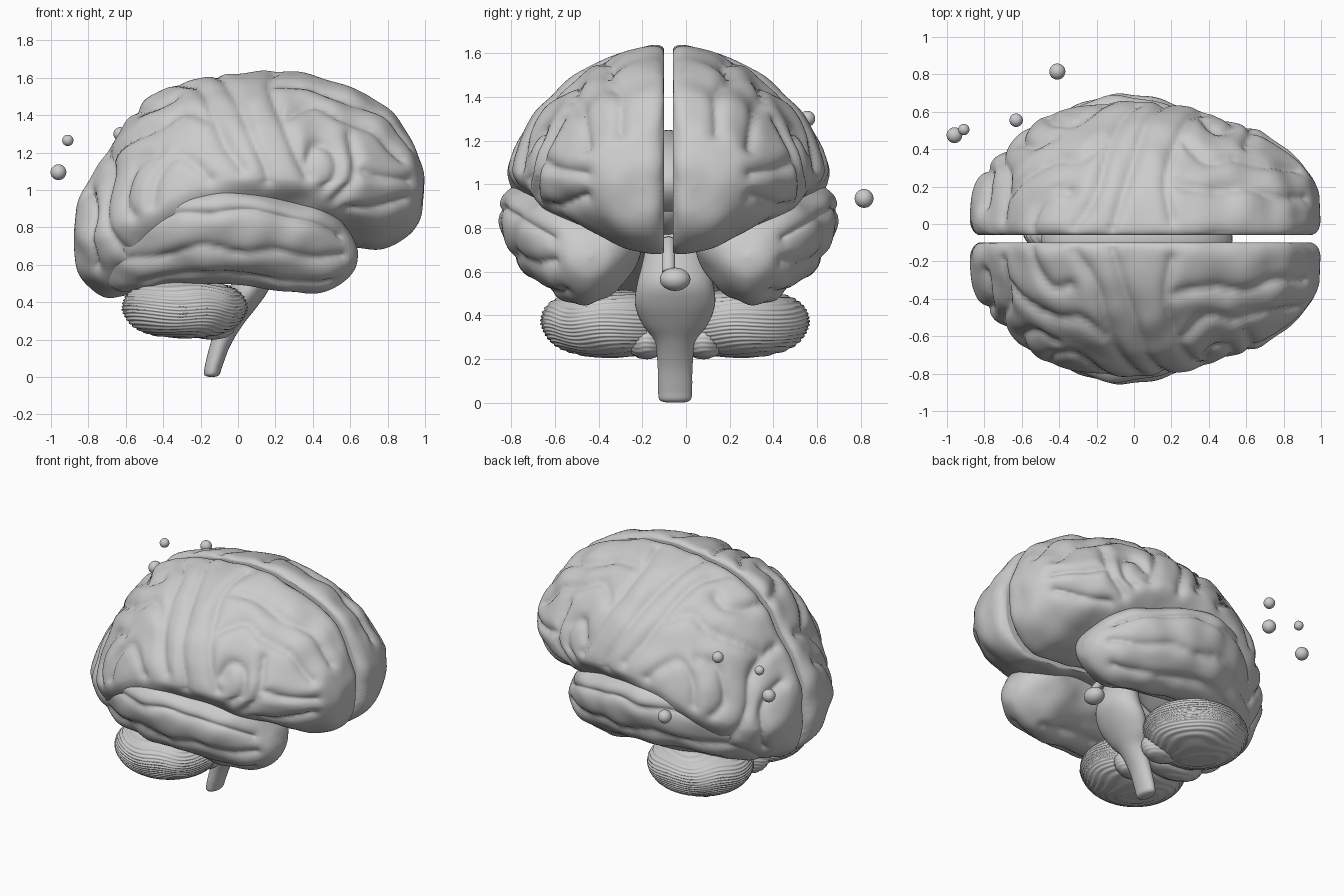
import bpy, bmesh, math
from mathutils import Vector, noise
from mathutils.kdtree import KDTree

if "Cube" in bpy.data.objects:
    bpy.data.objects.remove(bpy.data.objects["Cube"])

MID = -0.08    # plane between the hemispheres
STEM = -0.05   # plane of the brainstem and cerebellum


def smooth(pts, n):
    """Catmull-Rom resampling of a list of tuples, n steps per span."""
    out = []
    for i in range(len(pts) - 1):
        p = [pts[max(0, min(len(pts) - 1, i + k))] for k in (-1, 0, 1, 2)]
        for j in range(n):
            t = j / n
            out.append(tuple(0.5 * (2 * b + (c - a) * t + (2 * a - 5 * b + 4 * c - d) * t * t
                                    + (3 * b - a - 3 * c + d) * t ** 3)
                             for a, b, c, d in zip(*p)))
    return out + [tuple(pts[-1])]


def finish(name, bm):
    bmesh.ops.recalc_face_normals(bm, faces=bm.faces)
    me = bpy.data.meshes.new(name)
    bm.to_mesh(me)
    bm.free()
    for p in me.polygons:
        p.use_smooth = True
    ob = bpy.data.objects.new(name, me)
    bpy.context.collection.objects.link(ob)
    return ob


def loft(rings):
    bm = bmesh.new()
    vs = [[bm.verts.new(p) for p in r] for r in rings]
    n = len(vs[0])
    for a, b in zip(vs, vs[1:]):
        for i in range(n):
            bm.faces.new((a[i], a[(i + 1) % n], b[(i + 1) % n], b[i]))
    bm.faces.new(vs[0])
    bm.faces.new(vs[-1])
    bmesh.ops.recalc_face_normals(bm, faces=bm.faces)
    bm.normal_update()
    return bm


def lobe(name, stations, sulci, side, steps, count, R, D, floor, up, low, rim):
    """Loft along x; station = x, top z, widest z, bottom z, centre d, half width.
    Sulci are (x, angle) lines carved so that rounded folds remain between them.
    up / low are superellipse powers, rim rounds the edge of the flat inner wall."""
    st = smooth(stations, steps)

    def point(s, a):
        x, zt, zc, zb, dc, w = s
        c, sn = math.cos(a), math.sin(a)
        h, p = (zt - zc, up) if sn > 0 else (zc - zb, low)
        d = max(floor, dc + w * math.copysign(abs(c) ** (2 / p), c))
        z = zc + h * math.copysign(abs(sn) ** (2 / p), sn)
        q = min(1, (d - floor) / .08)
        k = 1 - rim * (1 - math.sqrt(1 - (1 - q) ** 2))
        return Vector((.05 + (x - .05) * k, MID + side * d, .95 + (z - .95) * k))

    def station(x):
        for s, t in zip(st, st[1:]):
            if s[0] <= x < t[0]:
                f = (x - s[0]) / (t[0] - s[0])
                return [a + (b - a) * f for a, b in zip(s, t)]
        return st[-1]

    bm = loft([[point(s, 2 * math.pi * i / count) for i in range(count)] for s in st])
    marks = [point(station(x), math.radians(a)) for line in sulci for x, a in smooth(line, 30)]
    tree = KDTree(len(marks))
    for i, m in enumerate(marks):
        tree.insert(m, i)
    tree.balance()
    moves, outer = [], []
    for v in bm.verts:
        d = abs(v.co.y - MID)
        if d < floor + 0.001:
            moves.append(Vector())
            continue
        outer.append(v)
        q = min(1, tree.find(v.co)[2] / R)
        depth = -D * (1 - math.sqrt(1 - (1 - q) ** 2))
        c = Vector((v.co.x, d, v.co.z))
        moves.append(v.normal * (depth + 0.018 * noise.noise(c * 6)))
    for v, m in zip(bm.verts, moves):
        v.co += m
    bmesh.ops.smooth_vert(bm, verts=outer, factor=0.5, use_axis_x=True, use_axis_y=True, use_axis_z=True)
    for v in bm.verts:
        if (v.co.y - MID) * side < floor:
            v.co.y = MID + side * floor
    return finish(name, bm)


def ellipsoid(name, centre, size, folds=0, seg=32):
    bm = bmesh.new()
    bmesh.ops.create_uvsphere(bm, u_segments=seg, v_segments=seg, radius=1)
    for v in bm.verts:
        x, y, z = v.co
        k = 1
        if folds:   # fuller body with thin stacked leaves
            k = 1 / (math.hypot(x, y) ** 3 + abs(z) ** 3) ** (1 / 3) * 0.6 + 0.4
            k *= 1 + 0.014 * math.sin(folds * (z + 0.12 * x + 0.06 * math.sin(5 * x + 4 * y)))
            if z < 0:   # underside draws in
                k *= 1 + 0.12 * z * (x * x + y * y)
        v.co = Vector(centre) + Vector((x * size[0], y * size[1], z * size[2])) * k
    return finish(name, bm)


# Cerebrum outline
cerebrum = [(-.872, .77, .76, .75, .11, .005), (-.857, .93, .75, .57, .09, .15),
            (-.80, 1.055, .74, .47, .04, .32), (-.70, 1.21, .77, .42, .02, .455),
            (-.58, 1.41, .84, .44, .02, .565), (-.40, 1.54, .93, .51, .02, .665),
            (-.20, 1.605, 1.02, .60, .02, .70), (0, 1.635, 1.06, .70, .02, .71),
            (.20, 1.65, 1.06, .74, .02, .695), (.40, 1.62, 1.05, .72, .02, .655),
            (.60, 1.56, 1.04, .69, .02, .595), (.78, 1.465, 1.03, .69, .02, .495),
            (.91, 1.31, 1.02, .75, .04, .36), (.98, 1.13, 1.0, .86, .08, .17),
            (.995, 1.0, .99, .98, .12, .005)]
frontal = [[(-.12, 86), (-.07, 70), (.01, 47), (.07, 28), (.15, 8), (.16, -4)],
           [(.2, 80), (.17, 60), (.24, 36), (.31, 18), (.37, 4)],
           [(.2, 62), (.4, 64), (.6, 60), (.78, 62), (.92, 55)],
           [(.26, 38), (.4, 49), (.55, 44), (.72, 42), (.88, 30)],
           [(.37, 14), (.42, 25), (.51, 22), (.53, 8), (.47, -8)],
           [(.6, 34), (.63, 16), (.6, -4), (.52, -20)],
           [(.63, 12), (.78, 8), (.92, 10)],
           [(.58, -28), (.74, -26), (.9, -20)]]
parietal = [[(-.32, 84), (-.2, 66), (-.14, 45), (-.07, 25), (.02, 8)],
            [(-.15, 40), (-.28, 50), (-.42, 48), (-.58, 52), (-.68, 60)],
            [(-.15, 4), (-.24, 18), (-.34, 26), (-.44, 18), (-.46, 4)],
            [(-.42, 32), (-.54, 33), (-.61, 18), (-.56, 2)],
            [(-.56, 86), (-.52, 72), (-.44, 64), (-.34, 66)]]
occipital = [[(-.7, 75), (-.68, 45), (-.71, 20), (-.67, -10), (-.6, -28)],
             [(-.8, 60), (-.77, 30), (-.79, 0), (-.76, -35)]]

# Temporal lobe outline and its long folds
temporal = [(-.74, .68, .66, .62, .24, .01), (-.68, .80, .70, .49, .25, .15),
            (-.55, .93, .79, .46, .30, .25), (-.38, .985, .84, .49, .375, .305),
            (-.18, 1.01, .87, .50, .435, .333), (0, 1.015, .87, .495, .445, .335),
            (.20, .985, .85, .47, .42, .315), (.40, .925, .79, .45, .385, .275),
            (.54, .855, .72, .495, .37, .20), (.615, .77, .68, .57, .365, .11),
            (.64, .68, .67, .66, .36, .01)]
long_folds = [[(.56, 20), (.4, 12), (.2, 5), (.05, 10), (-.15, 0), (-.35, 8), (-.55, 0)],
              [(.57, -20), (.4, -30), (.2, -30), (0, -36), (-.2, -30), (-.4, -36), (-.6, -28)],
              [(.5, -62), (.3, -62), (.1, -66), (-.2, -60), (-.5, -64)],
              [(.4, -105), (.1, -110), (-.3, -105), (-.5, -110)]]

for side, tag in ((-1, "right"), (1, "left")):
    lobe("cerebrum_" + tag, cerebrum, frontal + parietal + occipital, side,
         12, 170, .085, .045, .02, 1.68, 1.7, .045)
    lobe("temporal_lobe_" + tag, temporal, long_folds, side, 10, 110, .08, .036, .06, 2.5, 1.85, 0)
    # Cerebellum half
    ellipsoid("cerebellum_" + tag, (-.285, STEM + side * .30, .362), (.335, .315, .155), 56, 112)
    ellipsoid("cerebellar_tonsil_" + tag, (-.14, STEM + side * .13, .28), (.13, .09, .08), 24, 48)

ellipsoid("cerebellar_vermis", (-.33, STEM, .36), (.26, .12, .14), 36, 64)

# Brainstem: z, centre x, half depth, half width
stem = [(0, -.14, .012, .03), (.012, -.14, .04, .07), (.06, -.13, .047, .078), (.17, -.095, .055, .08),
        (.28, -.045, .072, .095), (.36, 0, .09, .15), (.45, .05, .105, .183), (.54, .085, .11, .175),
        (.64, .08, .1, .15), (.78, .04, .1, .12)]
finish("brainstem", loft([[(x + rx * math.cos(a), STEM + ry * math.sin(a), z)
                           for a in [2 * math.pi * i / 40 for i in range(40)]]
                          for z, x, rx, ry in smooth(stem, 6)]))


def tube(name, pts, r, width):
    """Round tube in the middle plane, stretched across y."""
    path = [Vector((x, 0, z)) for x, z in smooth(pts, 8)]
    rings = []
    for i, p in enumerate(path):
        t = (path[min(i + 1, len(path) - 1)] - path[max(i - 1, 0)]).normalized()
        n = Vector((-t.z, 0, t.x))
        rings.append([p + n * r * math.cos(a) + Vector((0, MID + width * math.sin(a), 0))
                      for a in [2 * math.pi * k / 20 for k in range(20)]])
    return finish(name, loft(rings))


# Bridge between the hemispheres and inner core
tube("corpus_callosum", [(-.40, 1.0), (-.45, 1.06), (-.38, 1.14), (-.15, 1.19), (.1, 1.2),
                         (.35, 1.14), (.48, 1.02), (.42, .93), (.34, .92)], .045, .09)
ellipsoid("thalamus", (0, MID, .92), (.3, .13, .17))
# Gland hanging under the brain
tube("gland_stalk", [(.14, .74), (.22, .68), (.27, .6)], .025, .03)
ellipsoid("gland", (.28, STEM, .565), (.06, .07, .053))

# Loose marker balls
for i, (x, y, z, r) in enumerate([(-.41, .815, .935, .043), (-.63, .555, 1.30, .036),
                                  (-.91, .505, 1.265, .03), (-.96, .475, 1.095, .042)]):
    ellipsoid("marker_ball_%d" % (i + 1), (x, y, z), (r, r, r))
